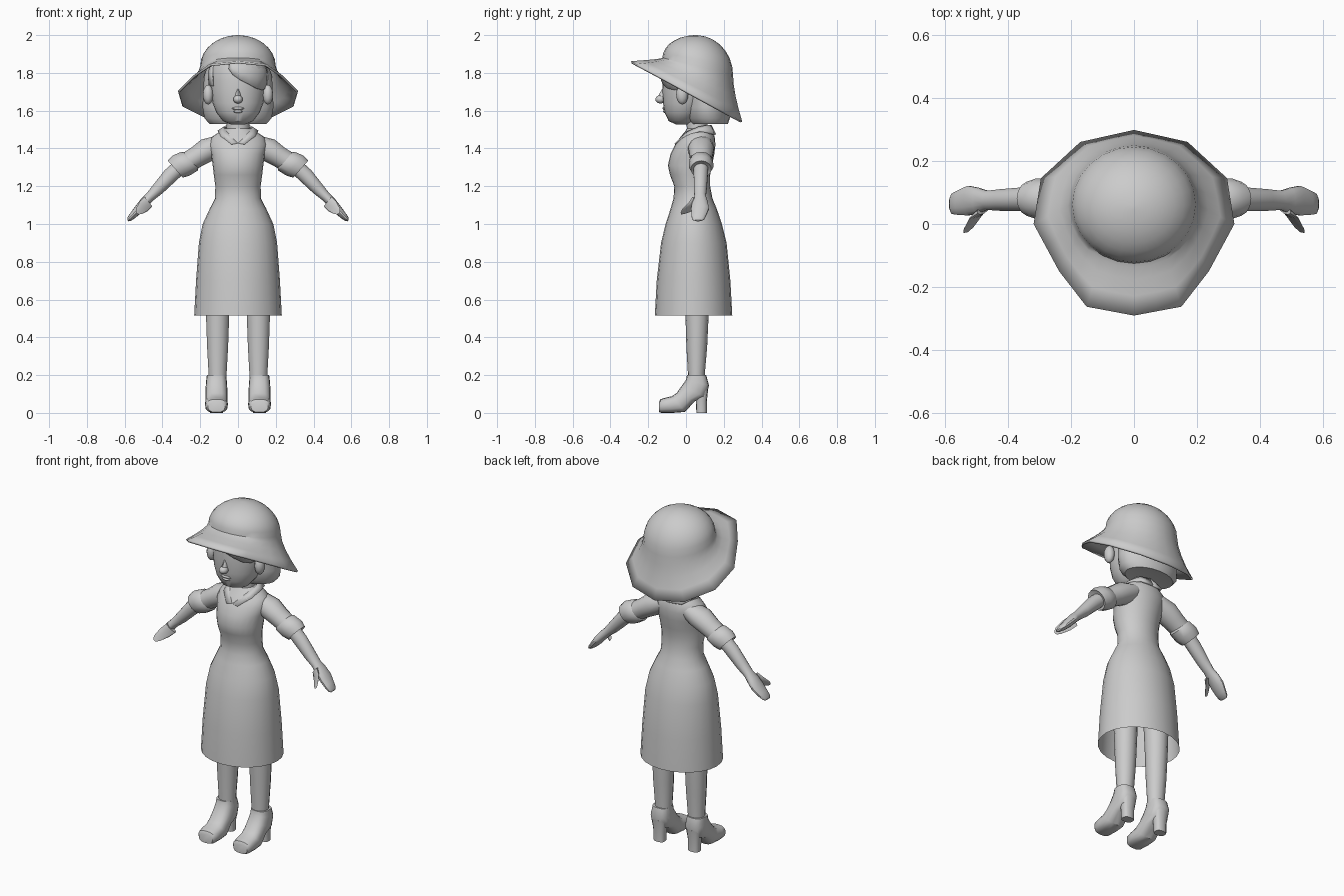
import bpy, math
from mathutils import Vector as V

if "Cube" in bpy.data.objects:
    bpy.data.objects.remove(bpy.data.objects["Cube"])

grey = bpy.data.materials.new("plain grey")
grey.diffuse_color = (0.6, 0.6, 0.6, 1)
grey.use_nodes = True
grey.node_tree.nodes["Principled BSDF"].inputs["Base Color"].default_value = grey.diffuse_color


def make(name, verts, faces, mirror=False, thick=0, angle=40):
    me = bpy.data.meshes.new(name)
    me.from_pydata([tuple(v) for v in verts], [], faces)
    me.materials.append(grey)
    ob = bpy.data.objects.new(name, me)
    bpy.context.collection.objects.link(ob)
    bpy.ops.object.select_all(action='DESELECT')
    ob.select_set(True)
    bpy.context.view_layer.objects.active = ob
    bpy.ops.object.mode_set(mode='EDIT')
    bpy.ops.mesh.select_all(action='SELECT')
    bpy.ops.mesh.normals_make_consistent(inside=False)
    bpy.ops.object.mode_set(mode='OBJECT')
    bpy.ops.object.shade_smooth_by_angle(angle=math.radians(angle))
    if thick:
        m = ob.modifiers.new("thickness", 'SOLIDIFY')
        m.thickness = thick
    if mirror:
        ob.modifiers.new("mirror", 'MIRROR')
    return ob


def bridge(rows, n, closed=True):
    """Quads between successive rows of n points."""
    return [(r*n+i, r*n+(i+1) % n, (r+1)*n+(i+1) % n, (r+1)*n+i)
            for r in range(rows-1) for i in range(n if closed else n-1)]


def loft(name, rings, n=16, power=1.0, caps=(True, True), mirror=False, angle=40):
    """Skin of oval rings, each given by two opposite points and a half-width vector."""
    verts = []
    for p, q, w in rings:
        p, q, w = V(p), V(q), V(w)
        for i in range(n):
            a = math.tau*i/n
            c, s = math.cos(a), math.sin(a)
            c = math.copysign(abs(c)**power, c)
            s = math.copysign(abs(s)**power, s)
            verts.append((p+q)/2 + (p-q)/2*c + w*s)
    faces = bridge(len(rings), n)
    if caps[0]:
        faces.append(tuple(range(n)))
    if caps[1]:
        faces.append(tuple(range(len(verts)-n, len(verts))))
    return make(name, verts, faces, mirror, angle=angle)


def upright(rows, x=0):
    """Level rings from (z, front y, back y, half width)."""
    return [((x, f, z), (x, b, z), (w, 0, 0)) for z, f, b, w in rows]


def limb(rows, nx=0.66, nz=0.75):
    """Sloping arm rings from (x, y, z, radius, half depth)."""
    return [((x+nx*r, y, z+nz*r), (x-nx*r, y, z-nz*r), (0, d, 0)) for x, y, z, r, d in rows]


def ball(name, loc, size, mirror=False, rot=0):
    rows, n = 8, 12
    verts = []
    for r in range(rows+1):
        t = math.pi*(0.02+0.96*r/rows)
        for i in range(n):
            a = math.tau*i/n
            v = V((size[0]*math.sin(t)*math.cos(a), size[1]*math.sin(t)*math.sin(a), size[2]*math.cos(t)))
            verts.append(V(loc) + V((v.x, v.y*math.cos(rot)-v.z*math.sin(rot), v.y*math.sin(rot)+v.z*math.cos(rot))))
    faces = bridge(rows+1, n) + [tuple(range(n)), tuple(range(rows*n, rows*n+n))]
    return make(name, verts, faces, mirror)


# Dress: open skirt, waist, bust and shoulders
loft("dress", upright([
    (0.515, -0.165, 0.245, 0.232), (0.70, -0.155, 0.235, 0.222), (0.90, -0.132, 0.215, 0.207),
    (1.00, -0.108, 0.19, 0.187), (1.08, -0.082, 0.163, 0.15), (1.135, -0.066, 0.14, 0.122),
    (1.20, -0.062, 0.128, 0.12), (1.26, -0.085, 0.128, 0.128), (1.31, -0.096, 0.138, 0.134),
    (1.37, -0.082, 0.15, 0.142), (1.42, -0.058, 0.156, 0.155), (1.46, -0.03, 0.152, 0.14),
    (1.49, -0.005, 0.142, 0.095), (1.505, 0.005, 0.13, 0.07)]), 24, caps=(False, True))

# Collar
inner = [(0, .135, 1.525), (.055, .12, 1.525), (.077, .065, 1.515), (.06, .005, 1.49), (.003, -.055, 1.43)]
outer = [(0, .16, 1.475), (.075, .148, 1.48), (.108, .07, 1.495), (.092, -.005, 1.465), (.035, -.06, 1.425)]
make("collar", inner+outer, bridge(2, 5, False), True, 0.01)

# Neck
loft("neck", upright([(1.40, 0.0, 0.12, 0.065), (1.48, 0.005, 0.115, 0.062), (1.65, 0.0, 0.11, 0.06)]), 12)

# Sleeves and turned cuffs
loft("sleeve", limb([(0.08, .08, 1.43, .05, .06), (0.15, .08, 1.398, .066, .07),
                     (0.21, .08, 1.36, .058, .062), (0.27, .08, 1.325, .055, .056)]), 14, mirror=True)
loft("sleeve_cuff", limb([(0.242, .08, 1.34, .05, .05), (0.256, .08, 1.333, .066, .062),
                          (0.30, .08, 1.31, .07, .066), (0.332, .08, 1.29, .06, .055),
                          (0.325, .08, 1.294, .04, .04)]), 14, mirror=True)

# Bare arms, mitten hands and thumbs
loft("arm_and_hand", limb([
    (0.30, .08, 1.31, .04, .04), (0.36, .078, 1.255, .041, .038), (0.42, .076, 1.19, .034, .035),
    (0.465, .075, 1.145, .026, .031), (0.495, .074, 1.115, .026, .042), (0.525, .074, 1.08, .024, .048),
    (0.555, .068, 1.047, .019, .04), (0.576, .064, 1.026, .013, .033), (0.583, .064, 1.018, .005, .02)]), 14, mirror=True)
loft("thumb", [((.487, .03, 1.135), (.463, .07, 1.10), (.018, 0, .02)),
               ((.515, .015, 1.11), (.485, .035, 1.075), (.016, 0, .018)),
               ((.535, -.02, 1.075), (.512, -.005, 1.06), (.012, 0, .013)),
               ((.538, -.028, 1.06), (.526, -.024, 1.053), (.005, 0, .005))], 10, mirror=True)

# Legs
loft("leg", upright([(0.15, .01, .10, .046), (0.21, .01, .10, .049), (0.35, .002, .112, .057),
                     (0.52, -.003, .12, .063), (0.80, -.02, .13, .07)], 0.108), 14, mirror=True)

# High-heeled shoes
sx = 0.114
loft("shoe", [((sx, y1, z1), (sx, y2, z2), (w, 0, 0)) for y1, z1, y2, z2, w in [
    (.005, .20, .107, .20, .051), (0, .175, .122, .145, .056), (-.025, .14, .105, .085, .058),
    (-.05, .105, .045, .06, .058), (-.075, .088, -.005, .005, .06), (-.11, .08, -.07, 0, .06),
    (-.135, .072, -.13, 0, .054), (-.142, .06, -.142, .004, .045)]], 16, 0.75, mirror=True)
loft("shoe_heel", upright([(0, .055, .11, .034), (.06, .052, .11, .036), (.13, .04, .118, .046)], sx),
     12, 0.75, mirror=True)

# Head
HEAD = [(1.528, -.055, .01, .04), (1.545, -.092, .05, .08), (1.59, -.113, .09, .115), (1.64, -.122, .12, .134),
        (1.70, -.125, .15, .145), (1.76, -.126, .18, .152), (1.83, -.118, .19, .152), (1.90, -.08, .17, .12)]
loft("head", upright(HEAD), 24)

# Nose, lips and ears
ball("nose_tip", (0, -.135, 1.66), (.025, .027, .022))
loft("nose_bridge", upright([(1.655, -.158, -.10, .022), (1.685, -.143, -.10, .014), (1.715, -.127, -.10, .005)]), 10)
ball("upper_lip", (0, -.108, 1.612), (.036, .017, .009))
ball("lower_lip", (0, -.106, 1.596), (.026, .016, .009))
ball("ear", (.158, -.02, 1.685), (.028, .032, .052), True)

# Bobbed hair behind the face
loft("hair_back", upright([(1.535, .07, .19, .10), (1.53, .03, .222, .15), (1.56, .005, .232, .178),
                           (1.62, .0, .228, .188), (1.70, .0, .222, .184), (1.78, -.01, .222, .18),
                           (1.88, 0, .20, .15)]), 20)


# Swept fringe lying on the forehead
def on_head(a, z):
    for lo, hi in zip(HEAD, HEAD[1:]):
        if lo[0] <= z <= hi[0]:
            t = (z-lo[0])/(hi[0]-lo[0])
            f, b, w = [lo[k]+(hi[k]-lo[k])*t for k in (1, 2, 3)]
            return (math.sin(a)*(w+.008), (f+b)/2-math.cos(a)*((b-f)/2+.008), z)


edge = [(-18, 1.82), (-10, 1.79), (5, 1.762), (22, 1.74), (40, 1.718), (58, 1.71), (75, 1.72), (95, 1.73)]
fringe = [on_head(math.radians(a), z+(1.87-z)*t) for t in (0, .5, 1) for a, z in edge]
make("fringe", fringe, bridge(3, len(edge), False), thick=0.008)
side = [on_head(math.radians(-a), z) for z in (1.73, 1.8, 1.87) for a in (60, 72, 84, 95)]
make("side_hair", side, bridge(3, 4, False), thick=0.008)

# Sun hat: twelve-cornered sloping brim rising into a domed crown
half = [(0, -.29), (.15, -.262), (.237, -.15), (.318, 0), (.295, .145), (.17, .26), (0, .298)]
corners = half + [(-x, y) for x, y in half[-2:0:-1]]
rim, crown = [], []
for i, c in enumerate(corners):
    for t in (0, .5):
        d = corners[(i+1) % 12]
        x, y = c[0]+(d[0]-c[0])*t, c[1]+(d[1]-c[1])*t
        rim.append(V((x, y, 1.862-.545*(y+.29))))
        a = math.tau*(i+t)/12
        y = .062-.187*math.cos(a)
        crown.append(V((.2*math.sin(a), y, 1.835-.24*(y-.062))))
rows = [rim]
for txy, tz in ((.62, .74), (.3, .48), (.08, .22)):
    rows.append([V((c.x+(r.x-c.x)*txy, c.y+(r.y-c.y)*txy, c.z+(r.z-c.z)*tz)) for r, c in zip(rim, crown)])
rows.append(crown)
for k in range(1, 8):
    a = math.pi/2*k/7.2
    s, m = math.sin(a), math.cos(a)
    rows.append([V((c.x*m, .052+(c.y-.052)*m, c.z+(2.0-c.z)*s)) for c in crown])
verts = [p for row in rows for p in row]
make("sun_hat", verts, bridge(len(rows), 24) + [tuple(range(len(verts)-24, len(verts)))], thick=0.012)
